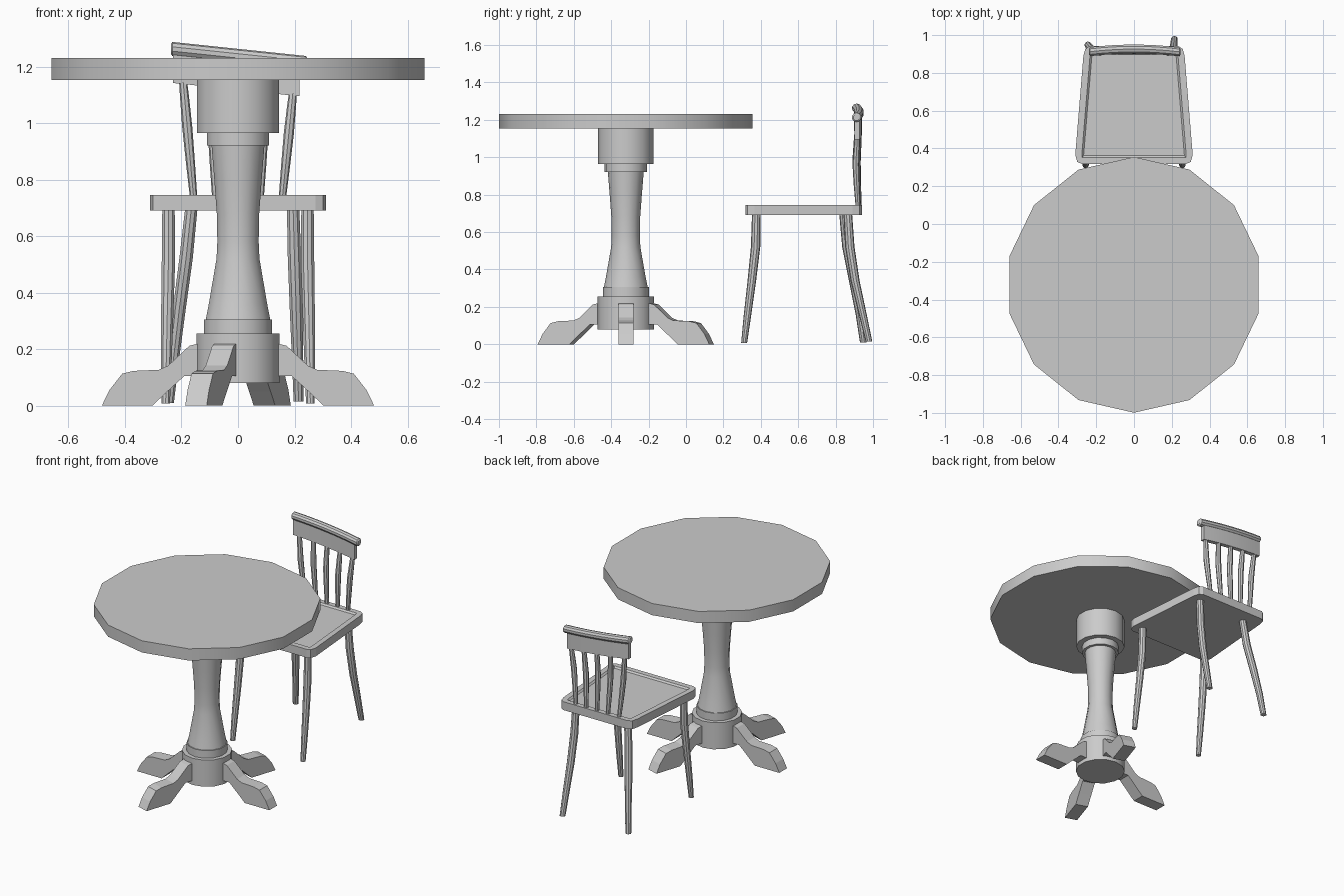
import bpy, bmesh, math
from mathutils import Vector

cube = bpy.data.objects.get("Cube")
if cube:
    bpy.data.objects.remove(cube)

GREY = bpy.data.materials.new("plain_grey")
GREY.use_nodes = True
GREY.diffuse_color = (0.6, 0.6, 0.6, 1)
GREY.node_tree.nodes["Principled BSDF"].inputs["Base Color"].default_value = (0.6, 0.6, 0.6, 1)

TABLE_Y = -0.322


def finish(name, bm, smooth=True):
    bmesh.ops.recalc_face_normals(bm, faces=bm.faces[:])
    mesh = bpy.data.meshes.new(name)
    bm.to_mesh(mesh)
    bm.free()
    mesh.materials.append(GREY)
    obj = bpy.data.objects.new(name, mesh)
    bpy.context.collection.objects.link(obj)
    if smooth:
        bpy.ops.object.select_all(action='DESELECT')
        obj.select_set(True)
        bpy.context.view_layer.objects.active = obj
        bpy.ops.object.shade_smooth_by_angle(angle=math.radians(35))
    return obj


def bridge(bm, rings):
    """Skin a list of equal vertex rings and cap both ends."""
    n = len(rings[0])
    for a, b in zip(rings, rings[1:]):
        for i in range(n):
            j = (i + 1) % n
            bm.faces.new((a[i], a[j], b[j], b[i]))
    bm.faces.new(rings[0])
    bm.faces.new(rings[-1])


def loft(name, stations, sides=10, along_x=False):
    """Circular sections (x, y, z, radius), level or facing x."""
    bm = bmesh.new()
    rings = []
    for x, y, z, r in stations:
        ring = []
        for i in range(sides):
            a = 2 * math.pi * i / sides
            u, v = r * math.sin(a), r * math.cos(a)
            ring.append(bm.verts.new((x, y + u, z + v) if along_x else (x + u, y + v, z)))
        rings.append(ring)
    bridge(bm, rings)
    return finish(name, bm)


def lathe(name, profile):
    return loft(name, [(0, TABLE_Y, z, r) for r, z in profile], sides=14)


# Table top and turned pedestal
lathe("table_top", [(0.677, 1.153), (0.677, 1.23)])
lathe("pedestal_head", [(0.148, 0.965), (0.148, 1.16)])
lathe("pedestal_upper_ring", [(0.113, 0.92), (0.113, 0.967)])
lathe("pedestal_shaft", [(0.118, 0.3), (0.106, 0.36), (0.078, 0.52), (0.075, 0.58),
                         (0.077, 0.68), (0.086, 0.8), (0.096, 0.922)])
lathe("pedestal_lower_ring", [(0.123, 0.25), (0.123, 0.305)])
lathe("pedestal_base", [(0.15, 0.08), (0.15, 0.255)])

# Four bracket feet: side profile as (distance from axis, height)
FOOT = [(0.12, 0.22), (0.145, 0.219), (0.172, 0.212), (0.247, 0.142), (0.28, 0.127),
        (0.37, 0.123), (0.41, 0.113), (0.455, 0.055), (0.482, 0), (0.303, 0),
        (0.25, 0.05), (0.19, 0.105), (0.12, 0.105)]
for side, degrees in (("left", 0), ("back", 72), ("right", 180), ("front", 252)):
    d = Vector((math.cos(math.radians(degrees)), math.sin(math.radians(degrees)), 0))
    w = Vector((-d.y, d.x, 0)) * 0.04
    bm = bmesh.new()
    bridge(bm, [[bm.verts.new(d * r + w * s + Vector((0, TABLE_Y, z))) for r, z in FOOT]
                for s in (-1, 1)])
    finish("table_foot_" + side, bm, smooth=False)

# Seat: rounded trapezoid with a shallow dished top
half = [(0.275, 0.318), (0.3, 0.328), (0.311, 0.365), (0.268, 0.89), (0.258, 0.927), (0.235, 0.942)]
outline = half + [(-x, y) for x, y in reversed(half)]
bm = bmesh.new()
rings = [[bm.verts.new((x, y, z)) for x, y in outline] for z in (0.69, 0.745)]
bridge(bm, rings)
bmesh.ops.recalc_face_normals(bm, faces=bm.faces[:])
top = max(bm.faces, key=lambda f: f.calc_center_median().z)
bmesh.ops.inset_region(bm, faces=[top], thickness=0.035)
bmesh.ops.inset_region(bm, faces=[top], thickness=0.01, depth=-0.01)
finish("chair_seat", bm, smooth=False)

# Chair legs
for side, s in (("left", 1), ("right", -1)):
    loft("chair_front_leg_" + side,
         [(s * 0.256, 0.311, 0.008, 0.016), (s * 0.254, 0.328, 0.15, 0.02),
          (s * 0.25, 0.352, 0.34, 0.023), (s * 0.246, 0.372, 0.52, 0.025),
          (s * 0.246, 0.376, 0.7, 0.023)])
loft("chair_back_leg_left",
     [(0.214, 0.978, 0.015, 0.018), (0.211, 0.945, 0.16, 0.021), (0.206, 0.904, 0.34, 0.024),
      (0.2, 0.876, 0.52, 0.025), (0.195, 0.865, 0.7, 0.023)])
loft("chair_back_leg_right",
     [(-0.244, 0.948, 0.01, 0.018), (-0.229, 0.928, 0.16, 0.021), (-0.208, 0.895, 0.34, 0.024),
      (-0.184, 0.86, 0.52, 0.025), (-0.165, 0.842, 0.7, 0.023)])


# Back rest: bowed in plan and sloping down to the left
def bow(x):
    return 0.926 - 0.25 * x * x


def slope(x):
    return -0.105 * x


# Spindles
for i, name in enumerate(("right_outer", "right_inner", "middle", "left_inner", "left_outer")):
    t = (i - 2) / 2
    low, high = 0.157 * t, 0.195 * t
    stations = []
    for f, dy, r in ((0, 0, 0.013), (0.3, -0.006, 0.016), (0.6, -0.01, 0.018),
                     (0.85, -0.004, 0.016), (1, 0, 0.014)):
        x = low + (high - low) * f
        z = 0.735 + (0.4 + slope(high)) * f
        stations.append((x, bow(x) + dy, z, r))
    loft("spindle_" + name, stations, sides=8)

# Crest board
STEPS = 8
bm = bmesh.new()
rings = []
for i in range(STEPS + 1):
    x = -0.23 + 0.447 * i / STEPS
    rings.append([bm.verts.new((x, bow(x) + dy, z + slope(x)))
                  for dy, z in ((-0.014, 1.118), (0.014, 1.118), (0.014, 1.235), (-0.014, 1.235))])
bridge(bm, rings)
finish("crest_board", bm)

# Rolled top rail
stations = []
for i in range(STEPS + 1):
    x = -0.232 + 0.472 * i / STEPS
    stations.append((x, bow(x), 1.238 + slope(x), 0.025))
stations = [(-0.238, bow(0.238), 1.238 + slope(-0.238), 0.017)] + stations
stations.append((0.246, bow(0.246), 1.238 + slope(0.246), 0.017))
loft("top_rail", stations, sides=10, along_x=True)
